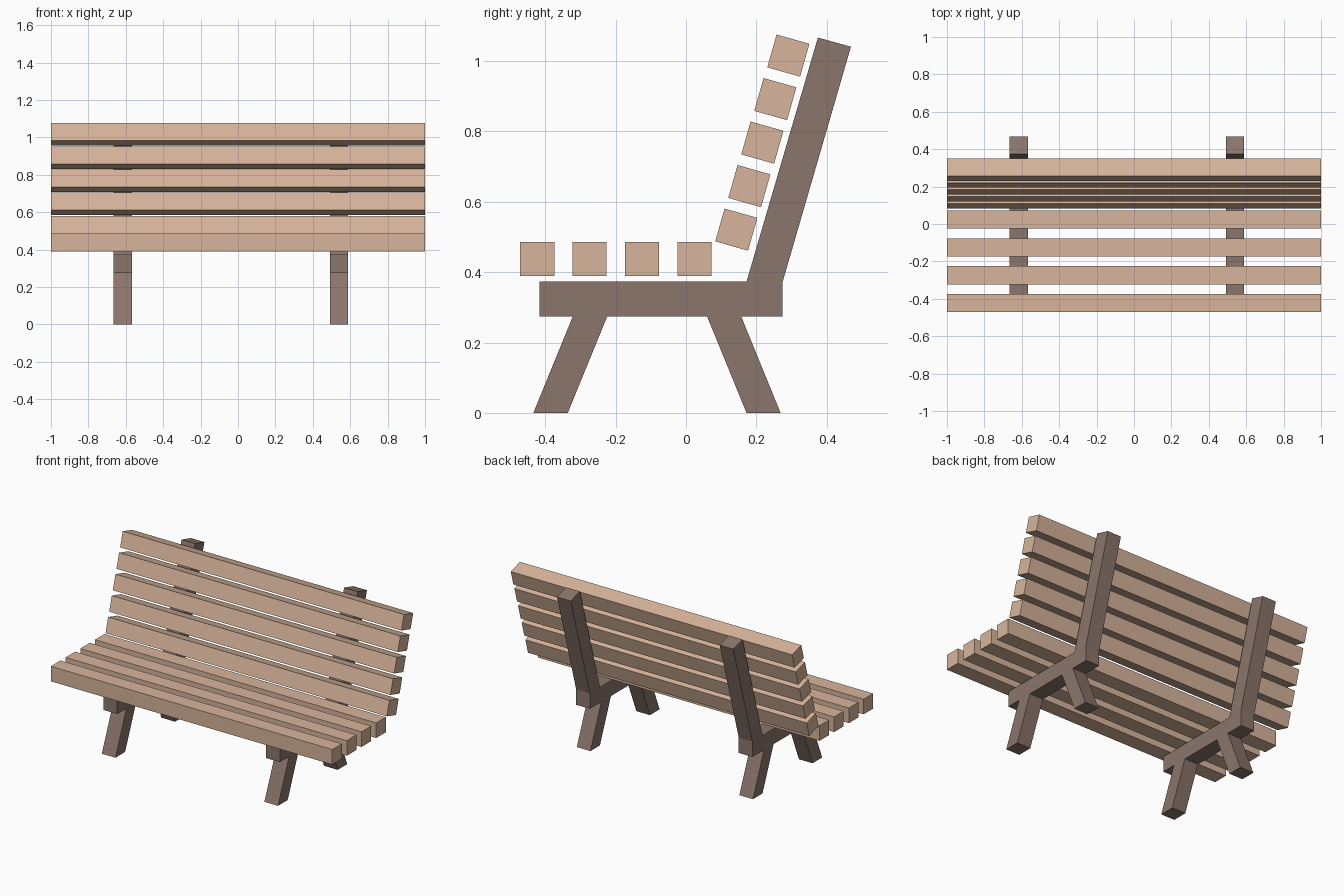
import bpy, bmesh
from math import radians
from mathutils import Matrix

if "Cube" in bpy.data.objects:
    bpy.data.objects.remove(bpy.data.objects["Cube"])


def material(name, color):
    m = bpy.data.materials.new(name)
    m.diffuse_color = color
    m.use_nodes = True
    m.node_tree.nodes["Principled BSDF"].inputs["Base Color"].default_value = m.diffuse_color
    return m


def add_object(name, bm, mat):
    bmesh.ops.recalc_face_normals(bm, faces=bm.faces)
    me = bpy.data.meshes.new(name)
    bm.to_mesh(me)
    bm.free()
    me.materials.append(mat)
    ob = bpy.data.objects.new(name, me)
    bpy.context.collection.objects.link(ob)
    return ob


light_wood = material("light_wood", (0.68, 0.46, 0.33, 1))
dark_wood = material("dark_wood", (0.26, 0.18, 0.15, 1))
T = 0.097  # timber thickness


def slat(name, y, z, tilt=0.0):
    bm = bmesh.new()
    bmesh.ops.create_cube(bm, size=1, matrix=Matrix.Diagonal((2, T, T, 1)))
    ob = add_object(name, bm, light_wood)
    ob.location = (0, y, z)
    ob.rotation_euler.x = radians(tilt)


# Side frame outline (y, z): beam, splayed legs and leaning back post in one piece
outline = [(-0.434, 0), (-0.336, 0), (-0.224, 0.274), (0.06, 0.274),
           (0.172, 0), (0.269, 0), (0.157, 0.274), (0.275, 0.274),
           (0.275, 0.373), (0.469, 1.041), (0.375, 1.067), (0.172, 0.373),
           (-0.416, 0.373), (-0.416, 0.274), (-0.322, 0.274)]


def side_frame(name, x):
    bm = bmesh.new()
    face = bm.faces.new([bm.verts.new((x - T / 2, y, z)) for y, z in outline])
    ext = bmesh.ops.extrude_face_region(bm, geom=[face], use_keep_orig=True)
    verts = [v for v in ext["geom"] if isinstance(v, bmesh.types.BMVert)]
    bmesh.ops.translate(bm, verts=verts, vec=(T, 0, 0))
    add_object(name, bm, dark_wood)


side_frame("left_frame", -0.616)
side_frame("right_frame", 0.540)

# Seat slats
for i in range(4):
    slat(f"seat_slat_{i + 1}", -0.423 + 0.149 * i, 0.438)

# Back rest slats, leaning back
for i in range(5):
    slat(f"back_slat_{i + 1}", 0.143 + 0.037 * i, 0.521 + 0.1237 * i, -15.8)
